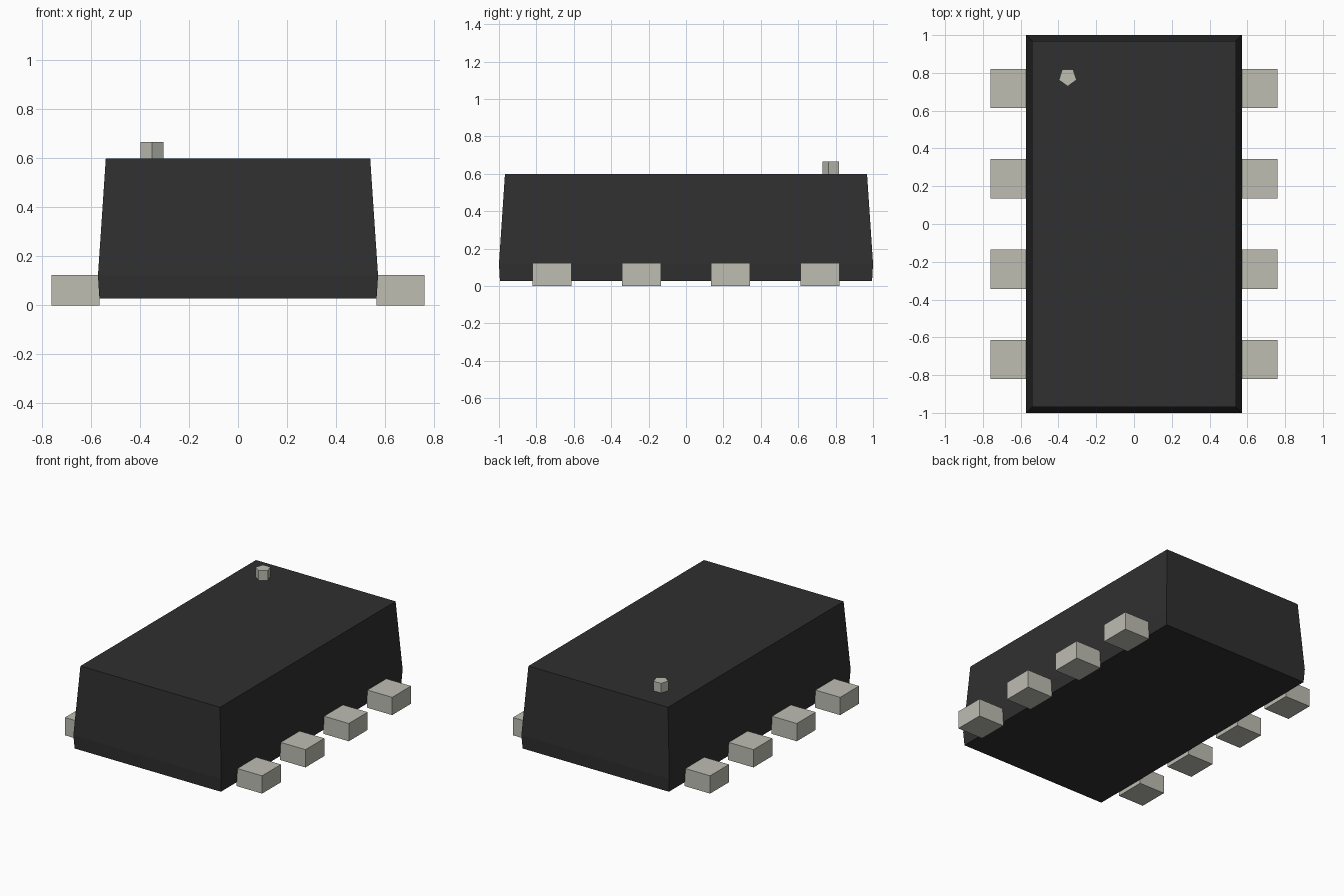
import bpy, bmesh, math

cube = bpy.data.objects.get("Cube")
if cube:
    bpy.data.objects.remove(cube, do_unlink=True)


def material(name, rgb):
    m = bpy.data.materials.new(name)
    m.use_nodes = True
    m.diffuse_color = (*rgb, 1)
    bsdf = next(n for n in m.node_tree.nodes if n.type == 'BSDF_PRINCIPLED')
    bsdf.inputs["Base Color"].default_value = (*rgb, 1)
    return m


def loft(name, sections, mat):
    """Closed flat-shaded solid through equal-length rings of points."""
    bm = bmesh.new()
    rings = [[bm.verts.new(p) for p in s] for s in sections]
    n = len(rings[0])
    for a, b in zip(rings, rings[1:]):
        for i in range(n):
            j = (i + 1) % n
            bm.faces.new((a[i], a[j], b[j], b[i]))
    bm.faces.new(rings[0][::-1])
    bm.faces.new(rings[-1])
    bmesh.ops.recalc_face_normals(bm, faces=bm.faces)
    mesh = bpy.data.meshes.new(name)
    bm.to_mesh(mesh)
    bm.free()
    mesh.materials.append(mat)
    ob = bpy.data.objects.new(name, mesh)
    bpy.context.collection.objects.link(ob)
    return ob


def rect(cx, cy, hx, hy, z):
    return [(cx + sx * hx, cy + sy * hy, z)
            for sx, sy in ((-1, -1), (1, -1), (1, 1), (-1, 1))]


black = material("black_plastic", (0.029, 0.029, 0.029))
metal = material("grey_metal", (0.51, 0.51, 0.45))

# Tapered package body, widest just above its base
loft("package_body", [rect(0, 0, 0.565, 0.995, 0.027),
                      rect(0, 0, 0.571, 1.0, 0.12),
                      rect(0, 0, 0.539, 0.968, 0.599)], black)

# Four block contacts along each long side
for side, x in (("left", 0.663), ("right", -0.663)):
    for i in range(4):
        y = -0.717 + i * 0.478
        loft(f"{side}_contact_{i + 1}",
             [rect(x, y, 0.098, 0.104, z) for z in (0, 0.124)], metal)

# Five-sided orientation peg on the top
angles = [math.radians(-90 + 72 * k) for k in range(5)]
loft("orientation_peg",
     [[(-0.351 + 0.049 * math.cos(a), 0.778 + 0.049 * math.sin(a), z)
       for a in angles] for z in (0.59, 0.666)], metal)
